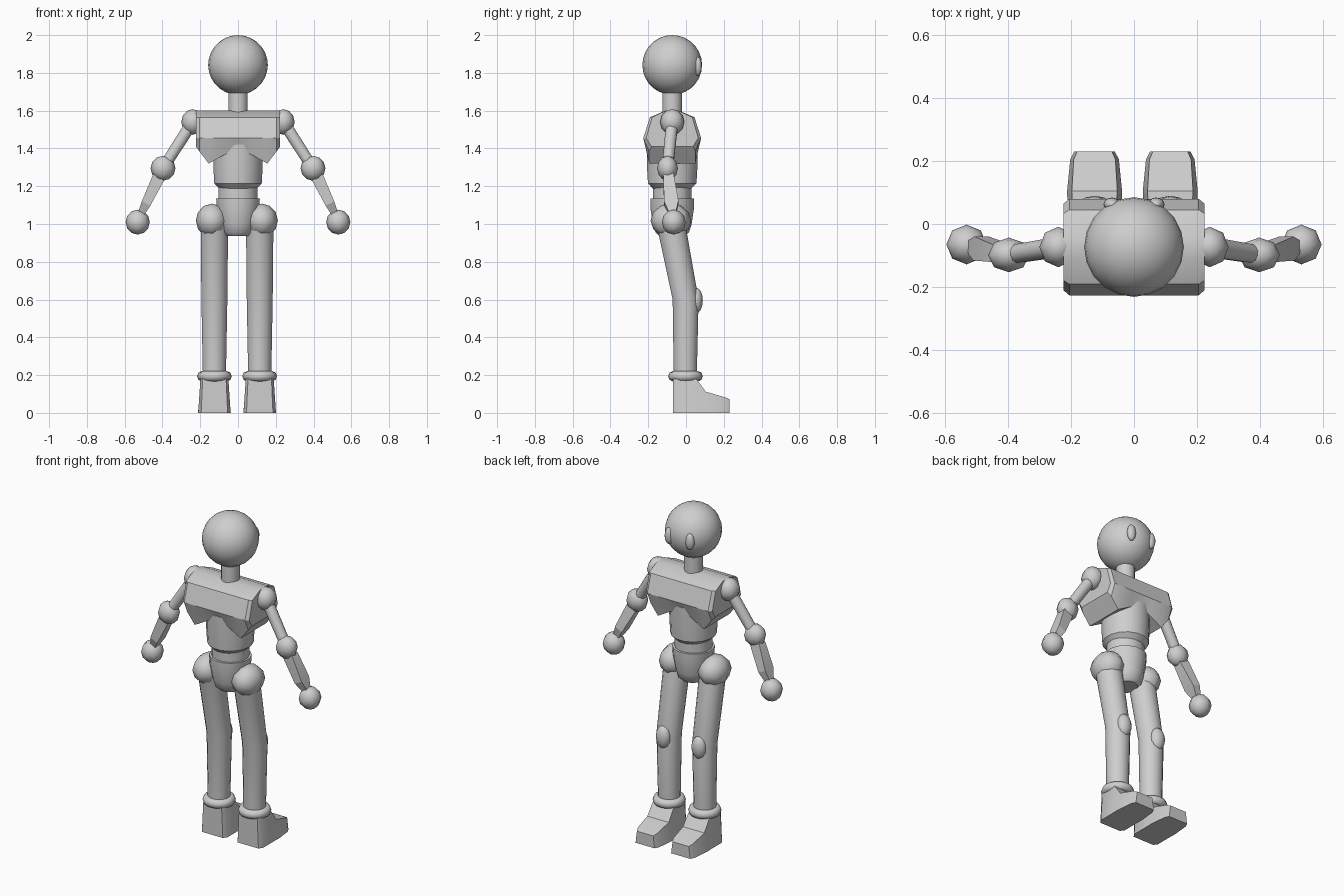
import bpy, bmesh, math
from mathutils import Vector, Matrix

if "Cube" in bpy.data.objects:
    bpy.data.objects.remove(bpy.data.objects["Cube"])

grey = bpy.data.materials.new("plain_grey")
grey.diffuse_color = (0.62, 0.62, 0.62, 1)
grey.use_nodes = True
grey.node_tree.nodes["Principled BSDF"].inputs["Base Color"].default_value = grey.diffuse_color
Y = -0.073  # depth of the upper body axis


def finish(name, bm, angle=40):
    bmesh.ops.recalc_face_normals(bm, faces=bm.faces)
    me = bpy.data.meshes.new(name)
    bm.to_mesh(me)
    bm.free()
    me.materials.append(grey)
    ob = bpy.data.objects.new(name, me)
    bpy.context.collection.objects.link(ob)
    bpy.ops.object.select_all(action='DESELECT')
    ob.select_set(True)
    bpy.context.view_layer.objects.active = ob
    if angle:
        bpy.ops.object.shade_smooth_by_angle(angle=math.radians(angle))
    return ob


def loft(name, rings, angle=40, closed=False):
    """Skin a list of equal-length point rings, capped unless closed."""
    bm = bmesh.new()
    vs = [[bm.verts.new(p) for p in r] for r in rings]
    n = len(vs[0])
    pairs = list(zip(vs, vs[1:])) + ([(vs[-1], vs[0])] if closed else [])
    for a, b in pairs:
        for i in range(n):
            j = (i + 1) % n
            bm.faces.new((a[i], a[j], b[j], b[i]))
    if not closed:
        bm.faces.new(vs[0])
        bm.faces.new(vs[-1])
    return finish(name, bm, angle)


def column(name, x, rows, n=16, angle=40):
    """Upright part from rows of (y, z, x radius, y radius)."""
    t = [2 * math.pi * (i + 0.5) / n for i in range(n)]
    return loft(name, [[(x + rx * math.cos(a), y + ry * math.sin(a), z) for a in t]
                       for y, z, rx, ry in rows], angle)


def rod(name, a, b, rows, n, angle=40):
    """Part along a-b from rows of (fraction, width, depth)."""
    a, b = Vector(a), Vector(b)
    axis = (b - a).normalized()
    depth = Vector((0, 1, 0))
    depth = (depth - axis * depth.dot(axis)).normalized()
    side = axis.cross(depth)
    t = [2 * math.pi * (i + 0.5) / n for i in range(n)]
    return loft(name, [[a + (b - a) * f + side * (w * math.cos(u)) + depth * (d * math.sin(u))
                        for u in t] for f, w, d in rows], angle)


def ball(name, c, r, seg=8, rings=6, angle=60):
    bm = bmesh.new()
    m = Matrix.Translation(c) @ Matrix.Diagonal((*r, 1))
    bmesh.ops.create_uvsphere(bm, u_segments=seg, v_segments=rings, radius=1, matrix=m)
    return finish(name, bm, angle)


# Head and neck
ball("head", (0, Y, 1.842), (0.158, 0.158, 0.158), 20, 14)
column("neck", 0, [(Y, 1.58, 0.052, 0.052), (Y, 1.72, 0.052, 0.052)])

# Chest: hexagonal section lofted sideways, arched underneath
def section(x, bottom, s=1.0):
    half = [(0.036, 1.60), (0.118, 1.565), (0.153, 1.455), (0.122, bottom)]
    loop = half + [(-d, z) for d, z in reversed(half)]
    return [(x, Y + d * s, z) for d, z in loop]

outer = [(0.075, 1.365, 1), (0.155, 1.32, 1), (0.205, 1.385, 1), (0.223, 1.41, 0.9)]
loft("chest", [section(-x, b, s) for x, b, s in reversed(outer)] + [section(0, 1.405)]
     + [section(x, b, s) for x, b, s in outer], 30)

# Belly, waist and pelvis
column("belly", 0, [(Y, 1.42, 0.135, 0.138), (Y, 1.30, 0.133, 0.136), (Y, 1.215, 0.128, 0.131),
                    (Y, 1.188, 0.10, 0.104)])
column("waist", 0, [(Y, 1.12, 0.106, 0.104), (Y, 1.20, 0.106, 0.104)])
column("pelvis", 0, [(Y, 1.135, 0.118, 0.118), (Y, 1.08, 0.113, 0.117), (Y, 1.0, 0.097, 0.105),
                     (Y, 0.955, 0.085, 0.09), (Y, 0.937, 0.065, 0.07)])

for s, side in ((-1, "left"), (1, "right")):
    # Eyes
    ball(side + "_eye", (s * 0.07, 0.062, 1.835), (0.027, 0.022, 0.05), 12, 8)

    # Arms
    shoulder, elbow = (s * 0.24, Y, 1.54), (s * 0.397, -0.098, 1.295)
    wrist, hand = (s * 0.51, -0.072, 1.06), (s * 0.531, -0.065, 1.01)
    ball(side + "_shoulder", shoulder, (0.06, 0.064, 0.068))
    rod(side + "_upper_arm", shoulder, elbow, [(0, 0.033, 0.033), (1, 0.03, 0.03)], 12)
    ball(side + "_elbow", elbow, (0.066, 0.055, 0.066))
    rod(side + "_forearm", elbow, wrist,
        [(0.1, 0.036, 0.036), (0.22, 0.046, 0.04), (0.78, 0.036, 0.054), (1, 0.026, 0.028)], 4, 20)
    ball(side + "_hand", hand, (0.064, 0.063, 0.066))

    # Legs
    x = s * 0.12 - 0.005
    ball(side + "_hip", (s * 0.132 - 0.006, -0.08, 1.018), (0.085, 0.108, 0.09))
    column(side + "_leg", x, [(-0.08, 1.0, 0.074, 0.078), (-0.002, 0.6, 0.07, 0.07),
                              (-0.004, 0.18, 0.062, 0.062)])
    ball(side + "_kneecap", (x, 0.053, 0.595), (0.045, 0.036, 0.068), 12, 8)

    # Ankle ring
    ring = []
    for i in range(20):
        a = 2 * math.pi * i / 20
        ring.append([(x + (0.066 + 0.026 * math.cos(b)) * math.cos(a),
                      -0.003 + (0.066 + 0.026 * math.cos(b)) * math.sin(a),
                      0.194 + 0.027 * math.sin(b))
                     for b in (2 * math.pi * k / 8 for k in range(8))])
    loft(side + "_ankle_ring", ring, 60, closed=True)

    # Foot: stations heel to toe of (y, height, bottom half width, top half width)
    stations = [(-0.068, 0.18, 0.07, 0.062), (-0.045, 0.18, 0.086, 0.074), (0.055, 0.18, 0.086, 0.07),
                (0.105, 0.112, 0.087, 0.072), (0.205, 0.083, 0.077, 0.066), (0.23, 0.073, 0.064, 0.055)]
    loft(side + "_foot", [[(x - b, y, 0), (x + b, y, 0), (x + t, y, h), (x - t, y, h)]
                          for y, h, b, t in stations], 35)
